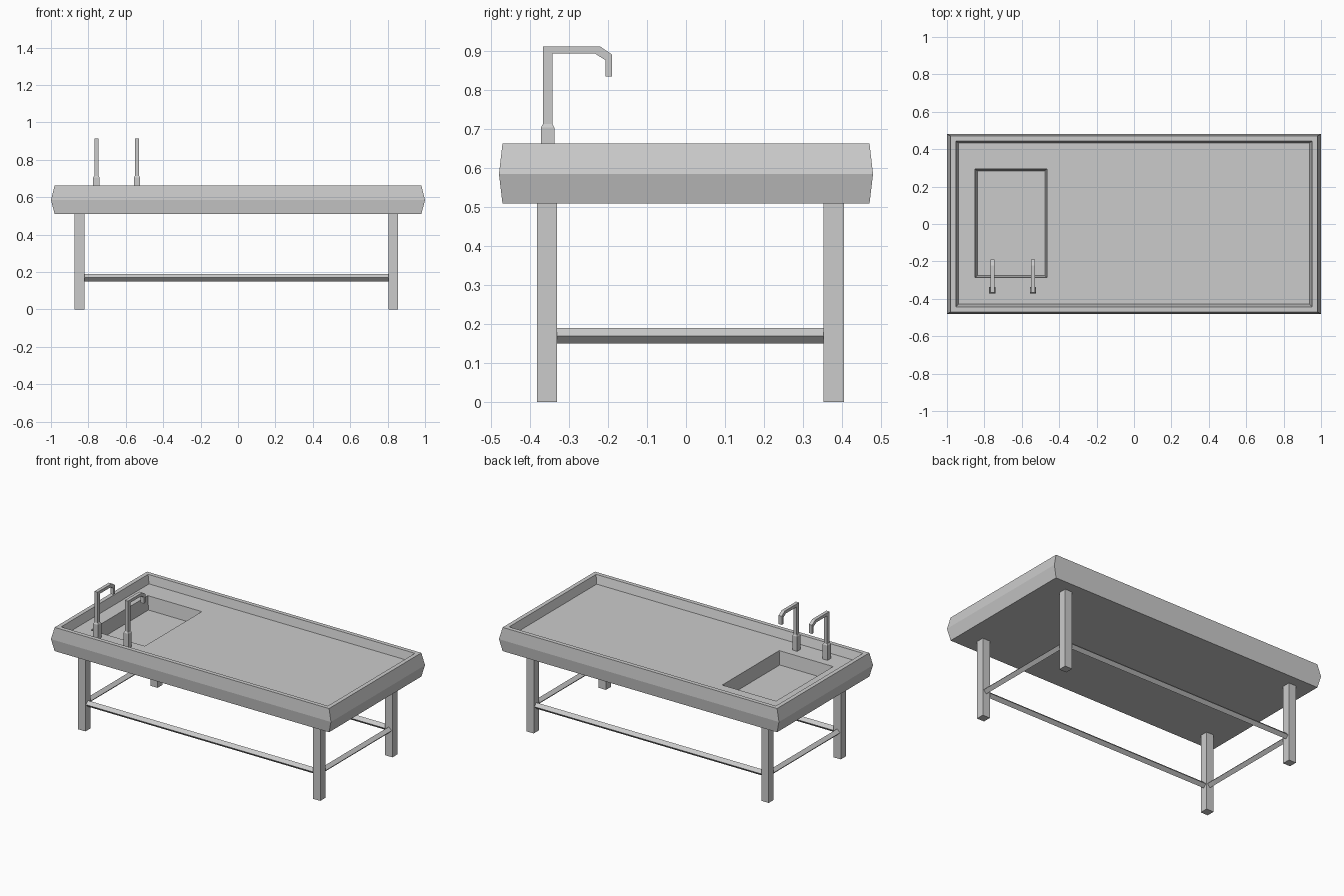
import bpy, bmesh
from math import pi

if "Cube" in bpy.data.objects:
    bpy.data.objects.remove(bpy.data.objects["Cube"])


def mesh_object(name, verts, faces):
    me = bpy.data.meshes.new(name)
    me.from_pydata(verts, [], faces)
    bm = bmesh.new()
    bm.from_mesh(me)
    bmesh.ops.recalc_face_normals(bm, faces=bm.faces)
    bm.to_mesh(me)
    bm.free()
    ob = bpy.data.objects.new(name, me)
    bpy.context.collection.objects.link(ob)
    return ob


def box(name, x0, x1, y0, y1, z0, z1):
    return loft(name, [(x0, x1, y0, y1, z0), (x0, x1, y0, y1, z1)])


def loft(name, rings):
    """Closed skin through a stack of rectangles (x0, x1, y0, y1, z)."""
    verts, faces = [], []
    for x0, x1, y0, y1, z in rings:
        verts += [(x0, y0, z), (x1, y0, z), (x1, y1, z), (x0, y1, z)]
    for r in range(len(rings) - 1):
        for k in range(4):
            a, b = r * 4 + k, r * 4 + (k + 1) % 4
            faces.append((a, b, b + 4, a + 4))
    n = len(verts)
    faces += [(3, 2, 1, 0), (n - 4, n - 3, n - 2, n - 1)]
    return mesh_object(name, verts, faces)


def prism_x(name, profile, x, half):
    """Profile in (y, z), extruded along x."""
    n = len(profile)
    verts = [(x + s * half, y, z) for s in (-1, 1) for y, z in profile]
    faces = [(i, (i + 1) % n, (i + 1) % n + n, i + n) for i in range(n)]
    faces += [tuple(range(n)), tuple(range(n, 2 * n))]
    return mesh_object(name, verts, faces)


# Table top: bulging rim, recessed tray
top = loft("table_top", [
    (-.98, .98, -.471, .471, .51),
    (-1, 1, -.48, .48, .585),
    (-.98, .98, -.471, .471, .663),
    (-.953, .953, -.444, .444, .663),
    (-.938, .938, -.428, .432, .61)])

# Sink recess, cut into the tray floor
cutter = loft("sink_cutter", [
    (-.838, -.477, -.275, .283, .525),
    (-.85, -.465, -.287, .295, .61),
    (-.85, -.465, -.287, .295, .64)])
cutter.hide_render = True
cutter.hide_viewport = True
cut = top.modifiers.new("sink", "BOOLEAN")
cut.operation = 'DIFFERENCE'
cut.solver = 'EXACT'
cut.object = cutter

# Legs
LX, LY = (-.848, .83), (-.357, .379)
for x, sx in zip(LX, ("left", "right")):
    for y, sy in zip(LY, ("front", "back")):
        box(f"{sy}_{sx}_leg", x - .026, x + .026, y - .026, y + .026, 0, .512)

# Stretchers: diamond-section bars between the legs
R, Z = .02, .17
for y, sy in zip(LY, ("front", "back")):
    prism_x(f"{sy}_stretcher", [(y - R, Z), (y, Z - R), (y + R, Z), (y, Z + R)],
            sum(LX) / 2, (LX[1] - LX[0]) / 2)
for x, sx in zip(LX, ("left", "right")):
    bar = prism_x(f"{sx}_stretcher", [(-R, 0), (0, -R), (R, 0), (0, R)],
                  0, (LY[1] - LY[0]) / 2)
    bar.location = (x, sum(LY) / 2, Z)
    bar.rotation_euler.z = pi / 2

# Taps: chamfered foot plus bent spout
spout = [(-.367, .70), (-.342, .70), (-.342, .894), (-.233, .894), (-.206, .877),
         (-.206, .836), (-.19, .836), (-.19, .892), (-.221, .913), (-.367, .913)]
for x, s in ((-.757, "left"), (-.54, "right")):
    y = -.355
    loft(f"{s}_tap_foot", [
        (x - .017, x + .017, y - .017, y + .017, .608),
        (x - .017, x + .017, y - .017, y + .017, .705),
        (x - .012, x + .012, y - .012, y + .012, .714)])
    prism_x(f"{s}_tap_spout", spout, x, .011)
